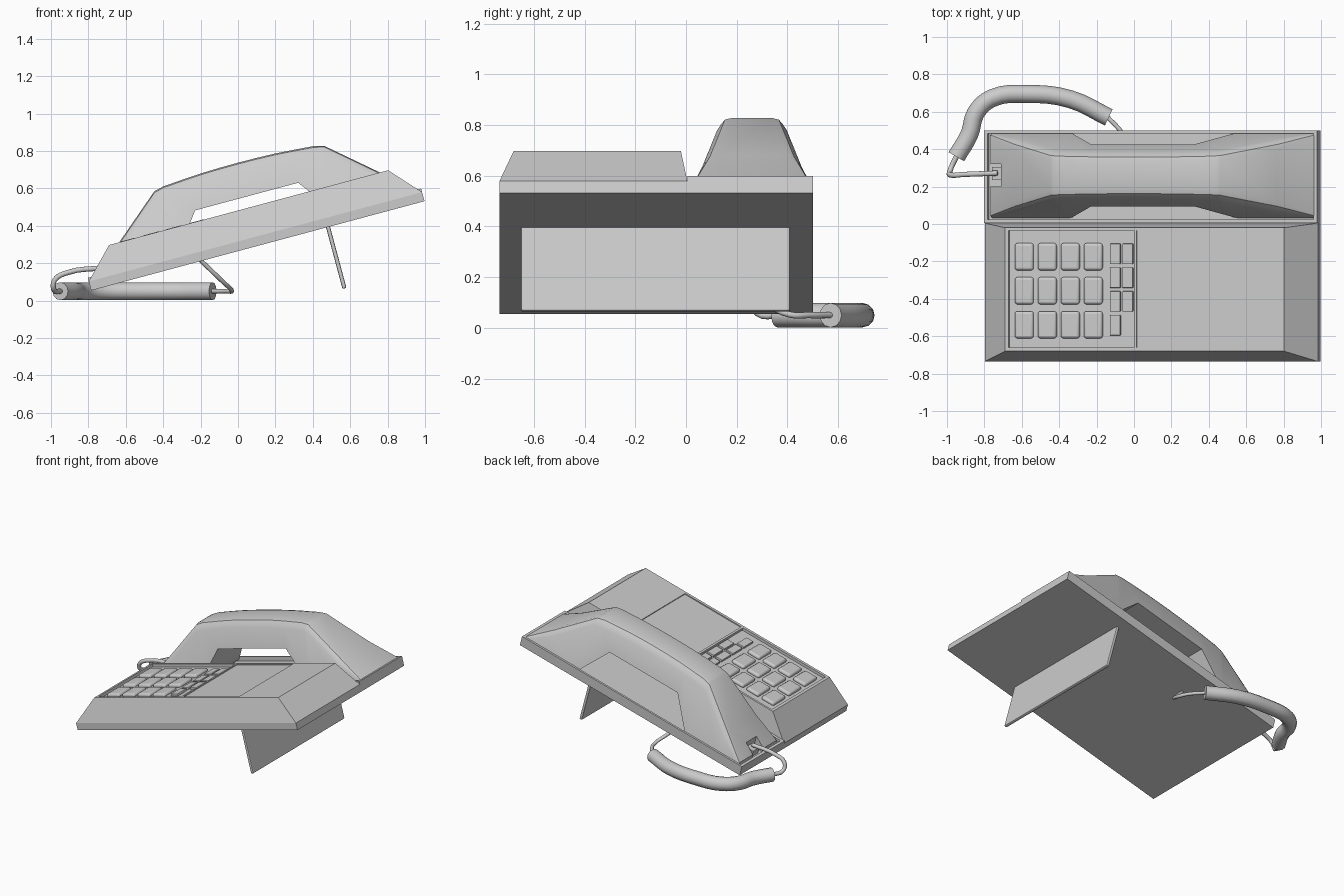
import bpy, bmesh
from math import radians
from mathutils import Matrix, Vector

if "Cube" in bpy.data.objects:
    bpy.data.objects.remove(bpy.data.objects["Cube"])

# The phone is built flat (u along, y across, v up), then tilted by this matrix
TILT = Matrix.Translation((-0.785, 0, 0.054)) @ Matrix.Rotation(radians(-15), 4, 'Y')
L = 1.845


def loft(name, sections, smooth=None):
    """Closed solid through a list of equal-length point rings."""
    bm = bmesh.new()
    rings = [[bm.verts.new(p) for p in s] for s in sections]
    n = len(rings[0])
    for a, b in zip(rings, rings[1:]):
        for i in range(n):
            j = (i + 1) % n
            bm.faces.new((a[i], a[j], b[j], b[i]))
    bm.faces.new(rings[0][::-1])
    bm.faces.new(rings[-1])
    bmesh.ops.recalc_face_normals(bm, faces=bm.faces)
    me = bpy.data.meshes.new(name)
    bm.to_mesh(me)
    bm.free()
    ob = bpy.data.objects.new(name, me)
    bpy.context.collection.objects.link(ob)
    ob.matrix_world = TILT
    if smooth:
        bpy.ops.object.select_all(action='DESELECT')
        ob.select_set(True)
        bpy.context.view_layer.objects.active = ob
        bpy.ops.object.shade_smooth_by_angle(angle=radians(smooth))
    return ob


def rect(u0, u1, y0, y1, v):
    return [(u0, y0, v), (u1, y0, v), (u1, y1, v), (u0, y1, v)]


def box(name, u0, u1, y0, y1, v0, v1):
    return loft(name, [rect(u0, u1, y0, y1, v0), rect(u0, u1, y0, y1, v1)])


def cut(ob, *dims):
    cutter = box(ob.name + "_cutter", *dims)
    cutter.hide_render = True
    cutter.hide_viewport = True
    cutter.display_type = 'WIRE'
    m = ob.modifiers.new("cut", 'BOOLEAN')
    m.operation = 'DIFFERENCE'
    m.solver = 'EXACT'
    m.object = cutter


def top_u(x):
    """World x on the keypad's top face to distance along the body."""
    return (x + 0.839) / 0.966


# Keypad half of the body, with recesses for keys and card
keypad = loft("keypad_body", [rect(0, L, -0.735, 0.005, 0),
                              rect(0, L, -0.735, 0.005, 0.05),
                              rect(0.155, 1.70, -0.68, -0.02, 0.21)])
cut(keypad, 0.175, top_u(0.0), -0.66, -0.035, 0.19, 0.3)
cut(keypad, top_u(0.015), top_u(0.47), -0.66, -0.035, 0.203, 0.3)

# Cradle half: shallow tray
cradle = box("cradle_tray", 0, L, 0.005, 0.50, 0, 0.07)
cut(cradle, 0.02, L - 0.02, 0.025, 0.485, 0.04, 0.2)


# Keys
def key(name, x, y, w, d, h, bevel):
    u = top_u(x)
    k = loft(name, [rect(u - w / 2, u + w / 2, y - d / 2, y + d / 2, 0.18),
                    rect(u - w / 2, u + w / 2, y - d / 2, y + d / 2, h)], 40)
    b = k.modifiers.new("bevel", 'BEVEL')
    b.width = bevel
    b.segments = 3


for c in range(4):
    for r in range(3):
        key(f"dial_key_{r}_{c}", -0.59 + 0.123 * c, -0.175 - 0.182 * r, 0.104, 0.145, 0.212, 0.014)
for i in range(7):
    c, r = i % 2, i // 2
    key(f"function_key_{i}", -0.103 + 0.067 * c, -0.16 - 0.127 * r, 0.057, 0.11, 0.205, 0.004)

# Rear stand plate
stand = box("stand_plate", 1.30, 1.322, -0.65, 0.41, -0.34, 0.005)
b = stand.modifiers.new("bevel", 'BEVEL')
b.width = 0.007
b.segments = 2

# Handset: (offset from middle, bottom, top) for one half, mirrored
half = [(0.895, 0.04, 0.07), (0.725, 0.04, 0.207), (0.47, 0.04, 0.425), (0.45, 0.05, 0.43),
        (0.415, 0.097, 0.438), (0.285, 0.27, 0.448), (0.205, 0.27, 0.453), (0.10, 0.27, 0.456)]
stations = [(-o, lo, hi) for o, lo, hi in half] + [(0, 0.27, 0.457)] + half[::-1]


def handset_ring(o, lo, hi):
    w = lambda v: 0.225 - 0.27 * (v - 0.05)
    r = min(0.05, 0.4 * (hi - lo))
    side = [(w(lo), lo), (w(hi - r), hi - r), (w(hi) - 0.05 * r, hi - 0.5 * r),
            (w(hi) - 0.35 * r, hi - 0.14 * r), (w(hi) - 0.9 * r, hi)]
    pts = side + [(-y, v) for y, v in reversed(side)]
    return [(0.933 + o, 0.26 + y, v) for y, v in pts]


handset = loft("handset", [handset_ring(*s) for s in stations], 35)
cut(handset, 0.0, 0.11, 0.20, 0.32, 0.0, 0.3)
box("cord_plug", 0.05, 0.115, 0.235, 0.305, 0.04, 0.085)


# Cords
def tube(name, pts, radius, res=4):
    cu = bpy.data.curves.new(name, 'CURVE')
    cu.dimensions = '3D'
    cu.bevel_depth = radius
    cu.bevel_resolution = 4
    cu.resolution_u = res
    cu.use_fill_caps = True
    sp = cu.splines.new('BEZIER')
    sp.bezier_points.add(len(pts) - 1)
    for bp, p in zip(sp.bezier_points, pts):
        bp.co = Vector(p)
        bp.handle_left_type = bp.handle_right_type = 'AUTO'
    bpy.context.collection.objects.link(bpy.data.objects.new(name, cu))


tube("coiled_cord", [(-0.95, 0.36, 0.05), (-0.88, 0.48, 0.05), (-0.845, 0.595, 0.05),
                     (-0.76, 0.672, 0.05), (-0.57, 0.695, 0.05), (-0.34, 0.667, 0.05),
                     (-0.135, 0.57, 0.05)], 0.048)
tube("handset_lead", [(-0.945, 0.37, 0.05), (-0.985, 0.28, 0.06), (-0.98, 0.262, 0.11),
                      (-0.91, 0.265, 0.15), (-0.73, 0.272, 0.175)], 0.014)
tube("base_lead", [(-0.15, 0.58, 0.05), (-0.06, 0.48, 0.05), (-0.033, 0.41, 0.052),
                   (-0.08, 0.32, 0.10), (-0.2, 0.26, 0.215)], 0.012)
